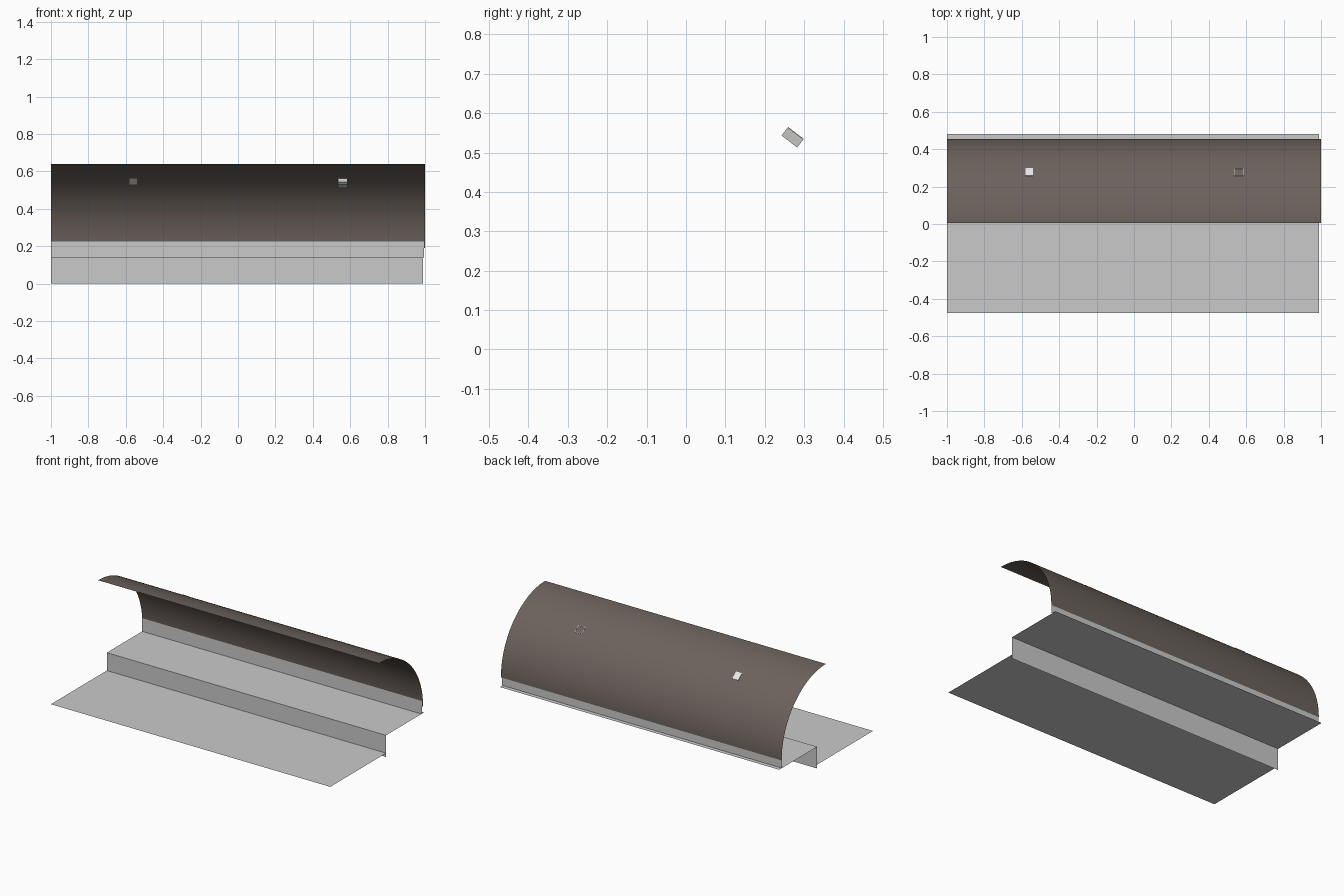
import bpy, math
from mathutils import Matrix, Vector

if "Cube" in bpy.data.objects:
    bpy.data.objects.remove(bpy.data.objects["Cube"])


def material(name, rgb):
    m = bpy.data.materials.new(name)
    m.diffuse_color = (*rgb, 1)
    m.use_nodes = True
    m.node_tree.nodes["Principled BSDF"].inputs["Base Color"].default_value = m.diffuse_color
    return m


concrete = material("light_concrete", (0.59, 0.59, 0.59))
brown = material("brown_shell", (0.15, 0.122, 0.107))
white = material("lamp_white", (0.85, 0.85, 0.83))
metal = material("vent_grey", (0.55, 0.55, 0.54))


def make(name, verts, faces, mat):
    me = bpy.data.meshes.new(name)
    me.from_pydata(verts, [], faces)
    me.materials.append(mat)
    ob = bpy.data.objects.new(name, me)
    bpy.context.collection.objects.link(ob)
    return ob


def sheet(name, profile, x0, x1, mat, smooth=False):
    """Sweep a (y, z) profile along x as a thin sheet."""
    verts = [(x, y, z) for y, z in profile for x in (x0, x1)]
    faces = [(2 * i, 2 * i + 1, 2 * i + 3, 2 * i + 2) for i in range(len(profile) - 1)]
    ob = make(name, verts, faces, mat)
    if smooth:
        for p in ob.data.polygons:
            p.use_smooth = True
    return ob


# Floor, step and low kerb
sheet("road_floor", [(-0.475, 0.025), (0.093, 0.025)], -1, 0.99, concrete)
sheet("platform_riser", [(0.093, 0.0), (0.093, 0.14)], -1, 0.99, concrete)
sheet("platform_top", [(0.093, 0.14), (0.48, 0.14)], -1, 0.99, concrete)
sheet("wall_kerb", [(0.4525, 0.14), (0.4525, 0.225)], -1, 0.995, concrete)

# Quarter-round tunnel shell
CY, CZ, R, N = 0.005, 0.19, 0.45, 32
arc = [(CY + R * math.cos(a), CZ + R * math.sin(a))
       for a in (i * math.pi / 2 / N for i in range(N + 1))]
sheet("tunnel_shell", arc, -1, 1, brown, True)

# Fittings sit in a local frame: x along tunnel, v along the arc, w outward
ANG = math.radians(52.7)
OUT = Vector((0, math.cos(ANG), math.sin(ANG)))
TAN = Vector((0, math.sin(ANG), -math.cos(ANG)))


def box(name, x, v, r, size, mat):
    """Box centred at x, arc offset v and radius r."""
    sx, sv, sw = (s / 2 for s in size)
    c = Vector((x, CY, CZ)) + TAN * v + OUT * r
    verts = [c + Vector((a * sx, 0, 0)) + TAN * (b * sv) + OUT * (d * sw)
             for a in (-1, 1) for b in (-1, 1) for d in (-1, 1)]
    faces = [(0, 1, 3, 2), (4, 6, 7, 5), (0, 4, 5, 1),
             (2, 3, 7, 6), (0, 2, 6, 4), (1, 5, 7, 3)]
    return make(name, verts, faces, mat)


# Flush lamp plate on the left
box("lamp_plate", -0.56, 0, R, (0.042, 0.05, 0.005), white)

# Open vent frame with slats on the right, hanging inside the shell
VX, W, L, D, T = 0.56, 0.052, 0.05, 0.026, 0.003
for s in (-1, 1):
    box("vent_side", VX + s * (W - T) / 2, 0, R + 0.001 - D / 2, (T, L, D), metal)
    box("vent_end", VX, s * (L - T) / 2, R + 0.001 - D / 2, (W, T, D), metal)
for i in range(3):
    box("vent_slat", VX, (i - 1) * 0.012, R - D + 0.004, (W, 0.005, 0.004), metal)
